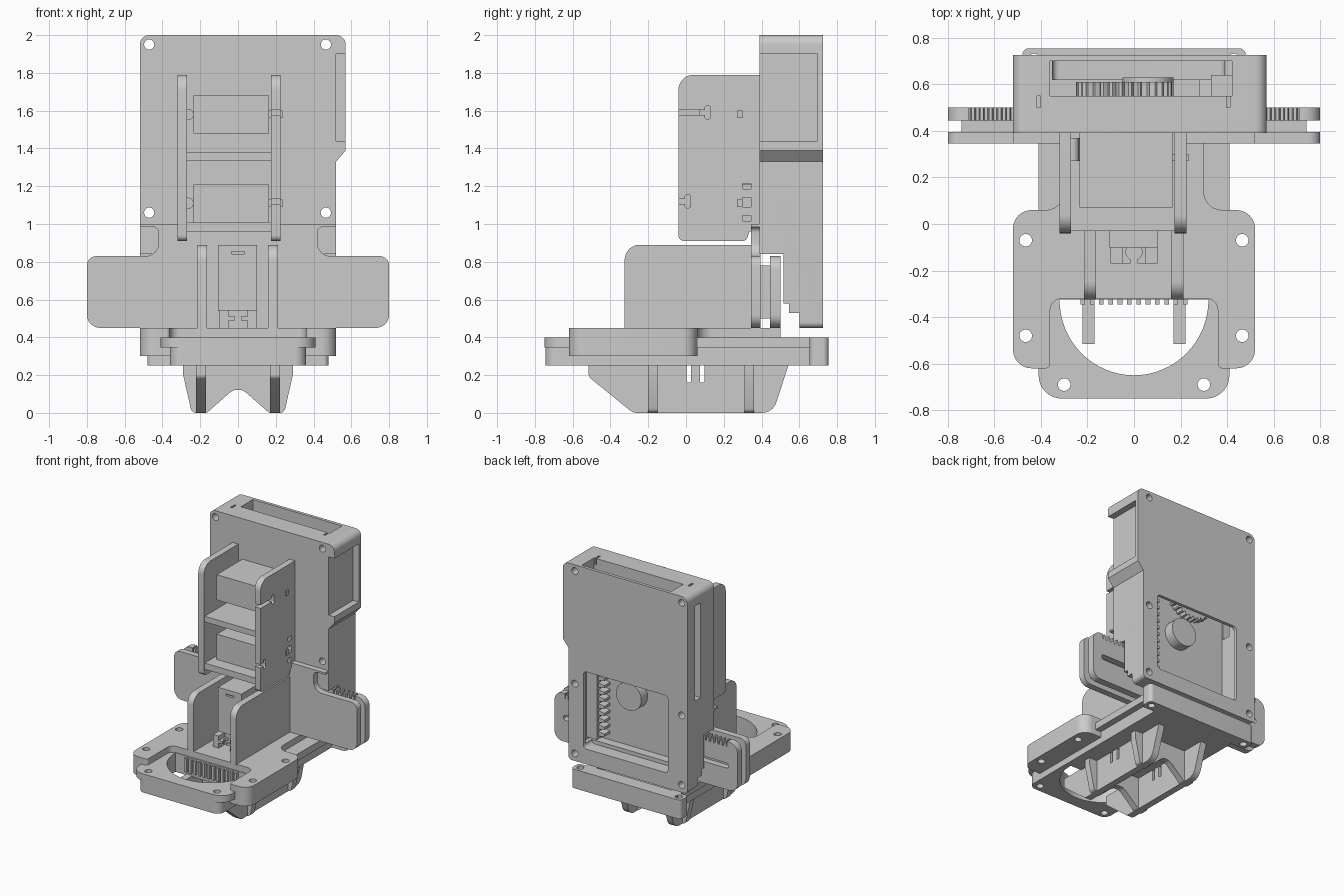
import bpy, bmesh, math
from mathutils import Vector

if "Cube" in bpy.data.objects:
    bpy.data.objects.remove(bpy.data.objects["Cube"])


def outline(pts):
    """Turn (u, v[, radius]) corners into a 2D outline with rounded corners."""
    out = []
    for i, p in enumerate(pts):
        c = Vector(p[:2])
        r = p[2] if len(p) > 2 else 0
        if not r:
            out.append(c)
            continue
        a = (Vector(pts[i - 1][:2]) - c).normalized()
        b = (Vector(pts[(i + 1) % len(pts)][:2]) - c).normalized()
        half = a.angle(b) / 2
        mid = c + (a + b).normalized() * (r / math.sin(half))
        s = c + a * (r / math.tan(half)) - mid
        e = c + b * (r / math.tan(half)) - mid
        turn = s.angle_signed(e)
        for k in range(9):
            t = -turn * k / 8
            out.append(mid + Vector((s.x * math.cos(t) - s.y * math.sin(t),
                                     s.x * math.sin(t) + s.y * math.cos(t))))
    return out


def prism(name, axis, pts, lo, hi):
    """Extrude an outline along an axis between lo and hi."""
    place = {'x': lambda u, v, w: (w, u, v),
             'y': lambda u, v, w: (u, w, v),
             'z': lambda u, v, w: (u, v, w)}[axis]
    bm = bmesh.new()
    o = outline(pts)
    a = [bm.verts.new(place(p.x, p.y, lo)) for p in o]
    b = [bm.verts.new(place(p.x, p.y, hi)) for p in o]
    bm.faces.new(a)
    bm.faces.new(b)
    for i in range(len(o)):
        j = (i + 1) % len(o)
        bm.faces.new((a[i], a[j], b[j], b[i]))
    bmesh.ops.recalc_face_normals(bm, faces=bm.faces)
    me = bpy.data.meshes.new(name)
    bm.to_mesh(me)
    bm.free()
    ob = bpy.data.objects.new(name, me)
    bpy.context.collection.objects.link(ob)
    return ob


def rect(u0, u1, v0, v1, r=0):
    return [(u0, v0, r), (u1, v0, r), (u1, v1, r), (u0, v1, r)]


def circle(u, v, r, n=24):
    return [(u + r * math.cos(2 * math.pi * k / n), v + r * math.sin(2 * math.pi * k / n)) for k in range(n)]


def box(name, x0, x1, y0, y1, z0, z1):
    return prism(name, 'z', rect(x0, x1, y0, y1), z0, z1)


def cut(ob, *cutters):
    """Subtract cutters from an object and remove them."""
    for c in cutters:
        m = ob.modifiers.new("cut", 'BOOLEAN')
        m.operation, m.solver, m.object = 'DIFFERENCE', 'EXACT', c
        bpy.context.view_layer.objects.active = ob
        bpy.ops.object.modifier_apply(modifier=m.name)
        bpy.data.objects.remove(c)


def mirrored(right):
    """Complete a symmetric outline from its right half."""
    return right + [(-p[0],) + tuple(p[1:]) for p in reversed(right)]


# tower housing with open cavity, rear window and side pocket
tower = prism("tower_housing", 'y',
              [(-.52, .45, .03), (.52, .45, .03), (.52, 1.33), (.57, 1.39), (.57, 2, .05), (-.52, 2, .05)], .39, .725)
cut(tower,
    box("c", -.36, .42, .55, .70, .60, 2.1),
    prism("c", 'y', rect(-.35, .39, .57, 1.18, .03), .62, .8),
    box("c", .52, .7, .3, .695, 1.44, 1.90),
    box("c", -.6, -.35, .56, .63, 1.15, 1.90),
    box("c", -.7, .7, .3, .515, .3, .84),
    box("c", -.7, .7, .3, .545, .3, .58),
    box("c", -.7, .7, .3, .60, .3, .53))
for x in (-.47, .465):
    for z in (.51, 1.06, 1.95):
        cut(tower, prism("c", 'y', circle(x, z, .027), .3, .8))
    cut(tower, box("c", x * .87 - .008, x * .87 + .008, .50, .55, 1.95, 2.1))

# drive gear, knob and toothed rack inside the housing
teeth = [(-.04 + r * math.cos(a), 1.40 + r * math.sin(a)) for k in range(32)
         for a, r in ((k * math.pi / 16, .19), (k * math.pi / 16 + .06, .21), (k * math.pi / 16 + .12, .21))
         ][:96]
prism("drive_gear", 'y', teeth[:], .54, .61)
prism("drive_knob", 'y', circle(.06, 1.03, .11, 32), .54, .63)
box("rack_bar", .33, .42, .54, .64, .62, 1.25)
for k in range(11):
    z = .64 + k * .055
    prism("rack_tooth", 'y', [(.34, z), (.34, z + .04), (.28, z + .03), (.28, z + .01)], .54, .62)

# sliding cross arms: front plate, spacer and toothed rear plate
front_arm = prism("front_arm", 'y', mirrored([
    (.80, .45, .07), (.80, .83, .05), (.42, .83, .07), (.42, .985, .03), (.52, .985), (.52, 1.0)]), .345, .395)
prism("arm_spacer", 'y', rect(-.74, .74, .50, .78), .395, .45)
rear_arm = prism("rear_arm", 'y', rect(-.80, .80, .45, .83, .07), .445, .50)
for s in (-1, 1):
    x0, x1 = sorted((s * .52, s * .71))
    cut(rear_arm, box("c", x0, x1, .4, .6, .79, .9),
        prism("c", 'y', rect(min(s * .46, s * .72), max(s * .46, s * .72), .62, .66, .015), .4, .6))
    for k in range(5):
        x = s * (.54 + k * .038)
        prism("arm_tooth", 'y', [(x - .014, .78), (x + .014, .78), (x + .007, .83), (x - .007, .83)], .445, .50)

# upper actuator mount: two cheeks, shelves and two actuators
for x in (-.32, .175):
    cheek = prism("upper_cheek", 'x', [(-.04, .91, .03), (.32, .91, .03), (.335, .96), (.40, .96), (.40, 1.79),
                                       (-.04, 1.79, .08)], x, x + .05)
    if x > 0:
        for z, y in ((1.59, .115), (1.12, .01)):
            cut(cheek, box("c", .1, .3, -.1, y, z - .013, z + .013),
                prism("c", 'x', rect(y - .015, y + .015, z - .035, z + .035, .013), .1, .3))
        for z, h in ((1.2, .015), (1.115, .025), (1.03, .015)):
            cut(cheek, box("c", .1, .3, .30, .345, z - h, z + h))
for z0, z1 in ((.96, 1.01), (1.335, 1.38)):
    box("upper_shelf", -.275, .18, -.03, .40, z0, z1)
for z0, z1 in ((1.01, 1.21), (1.48, 1.68)):
    zc = (z0 + z1) / 2
    box("upper_actuator", -.235, .165, .07, .40, z0, z1)
    box("cable_exit", .16, .235, .27, .30, zc - .02, zc + .02)
    prism("cheek_boss", 'y', circle(-.265, zc, .03, 16), .27, .37)

# lower actuator mount
for x in (-.215, .16):
    prism("lower_cheek", 'x', [(-.325, .44), (.35, .44), (.35, .89), (-.325, .89, .08)], x, x + .052)
lower = box("lower_actuator", -.105, .10, -.10, .35, .54, .89)
cut(lower, box("c", -.035, .035, -.2, -.08, .84, .855))
box("lower_actuator_base", -.075, .075, -.09, .35, .44, .55)
clip = box("cable_clip", -.10, .10, -.17, -.08, .49, .51)
cut(clip, box("c", -.015, .015, -.2, -.12, .4, .6),
    prism("c", 'z', circle(0, -.12, .035), .4, .6))
for x in (-.10, .05):
    box("clip_post", x, x + .05, -.17, -.09, .45, .545)


# base: upper saddle, side pads and lower tray
def dish(z0, z1):
    return prism("c", 'z', [(.32 * math.cos(a), -.325 + .325 * math.sin(a)) for a in
                            [math.pi + k * math.pi / 32 for k in range(33)]], z0, z1)


saddle = prism("base_saddle", 'z', mirrored([
    (.36, -.32, .05), (.36, -.62, .02), (.52, -.62, .08), (.52, .06, .08), (.30, .06, .08), (.30, .50)]), .39, .45)
pads = []
for s in (-1, 1):
    x0, x1 = (.355, .52) if s > 0 else (-.52, -.355)
    ro, ri = (0, .08) if s > 0 else (.08, 0)
    pads.append(prism("side_pad", 'z', [(x0, -.62, ro), (x1, -.62, ri), (x1, .06, ri), (x0, .06, ro)], .30, .395))
tray = prism("base_tray", 'z', [(-.41, -.75, .1), (.41, -.75, .1), (.41, .70), (-.41, .70)], .345, .40)
under = prism("base_underside", 'z', [(-.36, -.745, .06), (.36, -.745, .06), (.36, .70), (-.36, .70)], .25, .345)
rear = prism("rear_tab", 'z', rect(-.48, .48, .655, .755, .03), .25, .40)
cut(tray, dish(.2, .5), box("c", -.33, .33, .54, .645, .3, .5))
cut(under, dish(.2, .5))
for x in (-.465, .465):
    for y in (-.48, -.07):
        for ob in [saddle] + pads:
            if ob in pads and (x > 0) != (ob == pads[1]):
                continue
            cut(ob, prism("c", 'z', circle(x, y, .027), .2, .6))
for x in (-.3, .3):
    for ob in (tray, under):
        cut(ob, prism("c", 'z', circle(x, -.69, .027), .2, .6))
    cut(rear, prism("c", 'z', circle(x * 1.43, .705, .027), .2, .6))

# teeth along the back of the dish opening
for k in range(12):
    x = -.22 + k * .04
    box("dish_tooth", x - .01, x + .01, -.345, -.32, .28, .39)

# feet: long runners and notched cross ribs
for x in (-.222, .17):
    runner = prism("foot_runner", 'x', [(-.515, .26), (-.515, .19, .03), (-.28, 0, .06), (.46, 0, .08), (.545, .26)],
                   x, x + .052)
    for y in (.015, .085):
        cut(runner, prism("c", 'x', rect(y - .012, y + .012, .16, .255, .01), x - .1, x + .2))
for y in (-.20, .31):
    prism("foot_cross_rib", 'y', mirrored([
        (.29, .26), (.29, .20), (.245, 0, .03), (.165, 0, .03), (.04, .11), (.02, .12)]), y, y + .05)

# smooth rounded edges, keep hard ones
bpy.ops.object.select_all(action='SELECT')
bpy.context.view_layer.objects.active = tower
bpy.ops.object.shade_smooth_by_angle(angle=math.radians(30))
